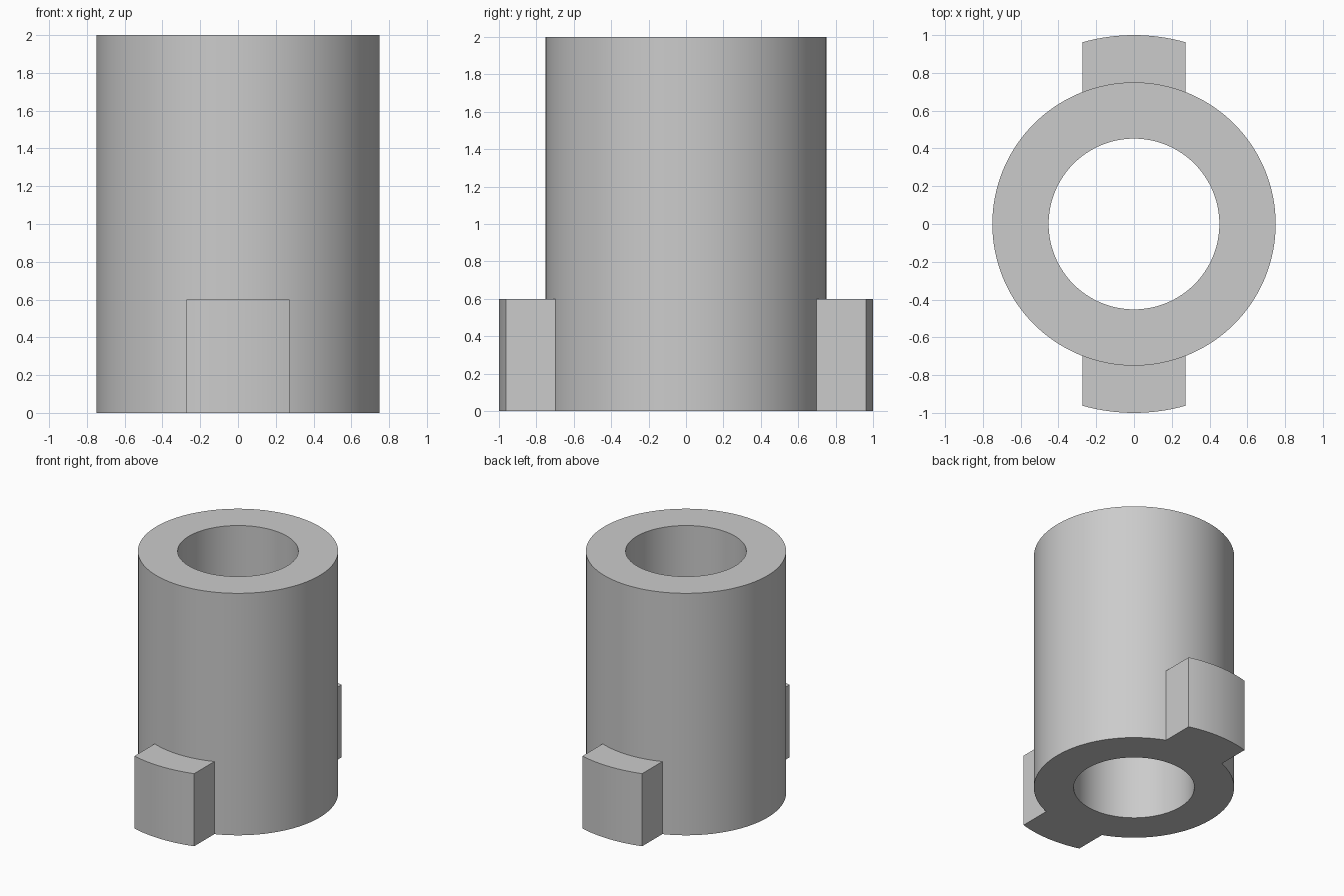
import bpy
import bmesh
from math import asin, cos, pi, radians, sin

default = bpy.data.objects.get("Cube")
if default:
    bpy.data.objects.remove(default, do_unlink=True)

BORE, OUTER, REACH = 0.452, 0.75, 1.0
HEIGHT, LUG_HEIGHT, LUG_HALF = 2.0, 0.6, 0.273
SIDES = 128

grey = bpy.data.materials.new("plain_grey")
grey.use_nodes = True
colour = (0.6, 0.6, 0.6, 1)
grey.diffuse_color = colour
grey.node_tree.nodes["Principled BSDF"].inputs["Base Color"].default_value = colour


def make_object(name, bm):
    bmesh.ops.recalc_face_normals(bm, faces=bm.faces)
    mesh = bpy.data.meshes.new(name)
    bm.to_mesh(mesh)
    bm.free()
    mesh.materials.append(grey)
    obj = bpy.data.objects.new(name, mesh)
    bpy.context.collection.objects.link(obj)
    return obj


def tube(name):
    # Four rings joined into a closed wall with an open bore
    bm = bmesh.new()
    section = [(BORE, 0), (OUTER, 0), (OUTER, HEIGHT), (BORE, HEIGHT)]
    rings = [[bm.verts.new((r * cos(2 * pi * i / SIDES), r * sin(2 * pi * i / SIDES), z))
              for i in range(SIDES)] for r, z in section]
    for k, ring in enumerate(rings):
        following = rings[(k + 1) % len(rings)]
        for i in range(SIDES):
            j = (i + 1) % SIDES
            bm.faces.new((ring[i], ring[j], following[j], following[i]))
    return make_object(name, bm)


def lug(name, side):
    # Straight-sided block with a rounded end, rooted inside the wall
    bm = bmesh.new()
    half, steps = asin(LUG_HALF / REACH), 16
    angles = [half * (2 * i / steps - 1) for i in range(steps + 1)]
    outline = [(REACH * sin(a), REACH * cos(a)) for a in angles]
    root = (BORE + OUTER) / 2
    outline += [(LUG_HALF, root), (-LUG_HALF, root)]
    base = bm.faces.new([bm.verts.new((x, side * y, 0)) for x, y in outline])
    top = bmesh.ops.extrude_face_region(bm, geom=[base], use_keep_orig=True)
    verts = [v for v in top["geom"] if isinstance(v, bmesh.types.BMVert)]
    bmesh.ops.translate(bm, vec=(0, 0, LUG_HEIGHT), verts=verts)
    return make_object(name, bm)


# Tube with the front and back lugs merged into it
sleeve = tube("sleeve")
bpy.context.view_layer.objects.active = sleeve
for name, side in (("front_lug", -1), ("back_lug", 1)):
    part = lug(name, side)
    union = sleeve.modifiers.new(name, "BOOLEAN")
    union.operation = "UNION"
    union.solver = "EXACT"
    union.object = part
    bpy.ops.object.modifier_apply(modifier=union.name)
    bpy.data.objects.remove(part, do_unlink=True)

# Smooth round walls, crisp rims and corners
bpy.ops.object.select_all(action="DESELECT")
sleeve.select_set(True)
bpy.ops.object.shade_smooth_by_angle(angle=radians(30))
